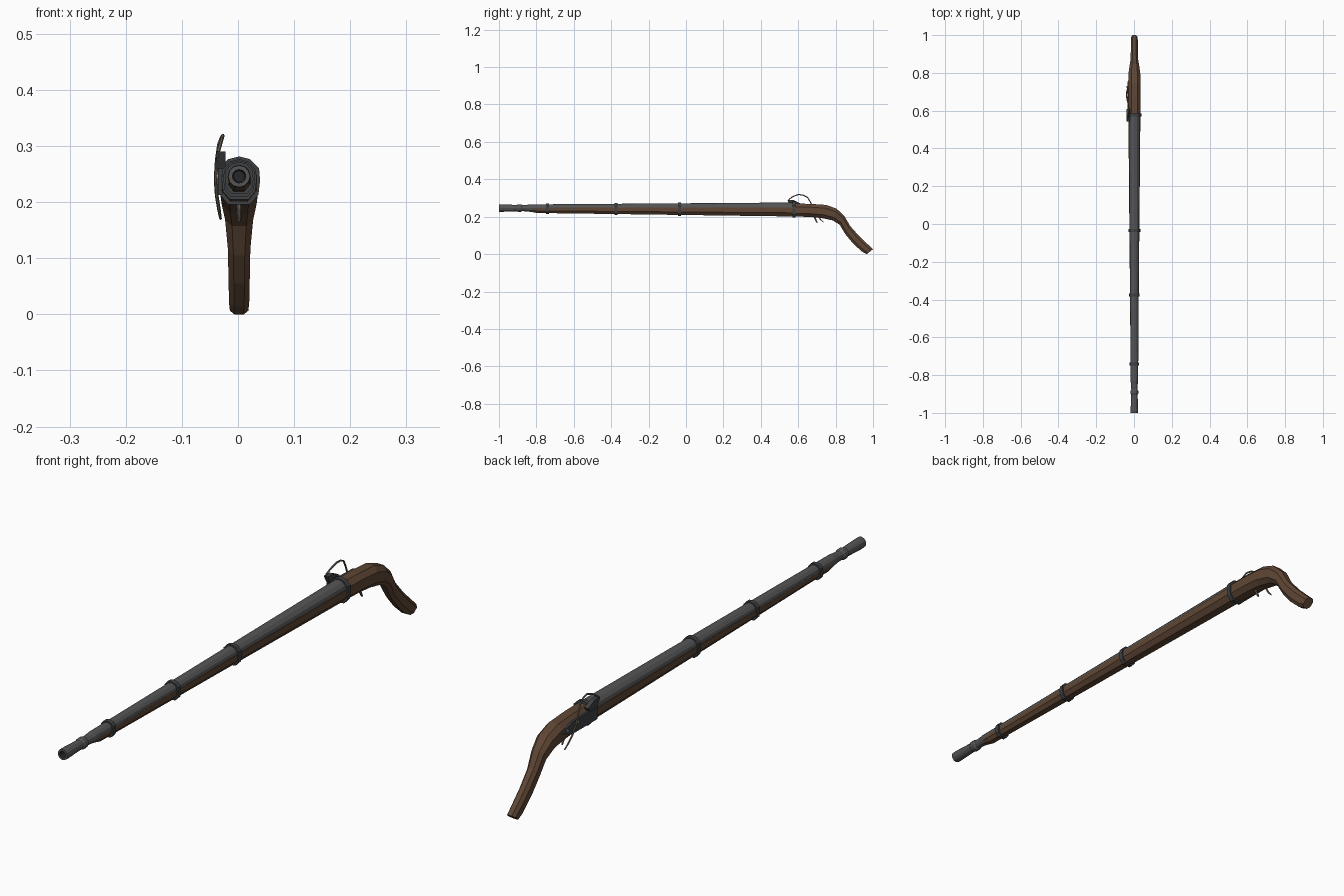
import bpy, bmesh, math
from mathutils import Vector

if "Cube" in bpy.data.objects:
    bpy.data.objects.remove(bpy.data.objects["Cube"])

CX, BZ = 0.002, 0.246      # barrel axis


def material(name, rgb):
    m = bpy.data.materials.new(name)
    m.diffuse_color = (*rgb, 1)
    m.use_nodes = True
    m.node_tree.nodes["Principled BSDF"].inputs["Base Color"].default_value = m.diffuse_color
    return m


WOOD = material("brown wood", (0.115, 0.062, 0.035))
STEEL = material("barrel grey", (0.09, 0.09, 0.092))
DARK = material("dark iron", (0.05, 0.053, 0.056))
BORE = material("bore black", (0.02, 0.02, 0.02))
MATCH = material("worn metal", (0.17, 0.14, 0.10))
SCREW = material("screw silver", (0.35, 0.35, 0.36))


def loft(name, rings, mat, caps=True, closed=False):
    """Skin a series of equal-length point rings."""
    bm = bmesh.new()
    vs = [[bm.verts.new(p) for p in r] for r in rings]
    n = len(vs[0])
    pairs = list(zip(vs, vs[1:])) + ([(vs[-1], vs[0])] if closed else [])
    for a, b in pairs:
        for i in range(n):
            j = (i + 1) % n
            bm.faces.new((a[i], a[j], b[j], b[i]))
    if caps and not closed:
        bm.faces.new(vs[0])
        bm.faces.new(vs[-1])
    bmesh.ops.recalc_face_normals(bm, faces=bm.faces)
    me = bpy.data.meshes.new(name)
    bm.to_mesh(me)
    bm.free()
    me.materials.append(mat)
    ob = bpy.data.objects.new(name, me)
    bpy.context.collection.objects.link(ob)
    return ob


def circle(y, r, n=12):
    return [(CX + r * math.sin(2 * math.pi * i / n), y, BZ + r * math.cos(2 * math.pi * i / n))
            for i in range(n)]


def tube(name, pts, r, mat, n=6):
    """Thin bent rod through points, tapering towards both ends."""
    pts = [Vector(p) for p in pts]
    rings = []
    for i, p in enumerate(pts):
        t = (pts[min(i + 1, len(pts) - 1)] - pts[max(i - 1, 0)]).normalized()
        u = Vector((1, 0, 0))
        u = (u - t * u.dot(t)).normalized()
        v = t.cross(u)
        k = r * (0.7 if i in (0, len(pts) - 1) else 1)
        rings.append([p + k * (u * math.cos(a) + v * math.sin(a))
                      for a in (2 * math.pi * j / n for j in range(n))])
    return loft(name, rings, mat)


def plate(name, outline, x0, x1, mat):
    return loft(name, [[(x, y, z) for y, z in outline] for x in (x0, x1)], mat)


# Barrel with flared muzzle, bead ring and bore
def barrel_r(y):
    return 0.0185 + (y + 1) / 1.585 * 0.0115


profile = [(-0.94, 0.010), (-1.0, 0.012), (-1.0, 0.0195), (-0.985, 0.0200), (-0.905, 0.0170),
           (-0.897, 0.0205), (-0.883, 0.0205), (-0.875, 0.0165), (-0.85, 0.0175),
           (-0.835, 0.0197), (0.585, 0.030)]
barrel = loft("barrel", [circle(y, r) for y, r in profile], STEEL)
barrel.data.materials.append(BORE)
for f in barrel.data.polygons:
    c = f.center
    if c.y < -0.93 and math.hypot(c.x - CX, c.z - BZ) < 0.0118:
        f.material_index = 1


# Forestock under the barrel
def fore_w(y):
    return 0.019 + (y + 0.84) / 1.43 * 0.013


def fore_bottom(y):
    return 0.220 - (y + 0.8) / 1.39 * 0.019


def fore_ring(y, w, b):
    top = BZ + 0.002
    mid = b + (top - b) * 0.42
    return [(CX + s * k * w, y, z) for s, k, z in
            ((-1, 1, top), (-1, 1, mid), (-1, 0.5, b), (1, 0.5, b), (1, 1, mid), (1, 1, top))]


loft("forestock", [fore_ring(-0.84, 0.015, 0.229), fore_ring(-0.80, fore_w(-0.8), 0.220),
                   fore_ring(0.60, fore_w(0.6), fore_bottom(0.6))], WOOD)

# Curved butt: upper point, lower point, half width
sections = [((0.575, 0.270), (0.575, 0.201), 0.032), ((0.66, 0.269), (0.66, 0.199), 0.033),
            ((0.75, 0.263), (0.725, 0.193), 0.033), ((0.805, 0.243), (0.785, 0.180), 0.031),
            ((0.847, 0.203), (0.822, 0.157), 0.025), ((0.878, 0.150), (0.853, 0.105), 0.020),
            ((0.925, 0.097), (0.895, 0.055), 0.019), ((0.985, 0.040), (0.94, 0.014), 0.018),
            ((1.0, 0.026), (0.966, 0.0), 0.0165)]
octagon = [(0.5, 1), (1, 0.5), (1, -0.5), (0.5, -1), (-0.5, -1), (-1, -0.5), (-1, 0.5), (-0.5, 1)]
rings = []
for t, b, w in sections:
    t, b = Vector((CX, *t)), Vector((CX, *b))
    rings.append([(t + b) / 2 + (t - b) / 2 * k + Vector((w * a, 0, 0)) for a, k in octagon])
loft("butt_stock", rings, WOOD)


# Iron bands wrapping barrel and stock
def band_ring(y, g):
    r = barrel_r(y) + g
    w, b = max(fore_w(y) + g, r), fore_bottom(y) - g
    half = [(0, BZ + r), (0.55 * r, BZ + 0.86 * r), (0.95 * w, BZ + 0.4 * r), (w, BZ - 0.2 * r),
            (0.92 * w, b + 0.35 * (BZ - b)), (0.52 * w, b)]
    full = half + [(-x, z) for x, z in half[:0:-1]]
    return [(CX + x, y, z) for x, z in full]


for i, (y, g) in enumerate(((-0.74, 0.005), (-0.375, 0.005), (-0.035, 0.005), (0.578, 0.0055))):
    h = 0.008
    rr = []
    for yy, gg in ((y - h, -0.001), (y - h, g), (y + h, g), (y + h, -0.001)):
        rr.append([(p[0], yy, p[2]) for p in band_ring(y, gg)])
    loft("band_%d" % (i + 1), rr, DARK, closed=True)

# Lock plate, screws and priming pan on the left side
plate("lock_plate", [(0.555, 0.260), (0.70, 0.256), (0.755, 0.235), (0.70, 0.213), (0.555, 0.213)],
      -0.0355, -0.028, DARK)
for i, (y, z) in enumerate(((0.665, 0.245), (0.725, 0.236))):
    plate("lock_screw_%d" % (i + 1), [(y + 0.006 * math.cos(a), z + 0.006 * math.sin(a))
          for a in (math.pi / 4 * k for k in range(8))], -0.0385, -0.034, SCREW)
plate("priming_pan", [(0.543, 0.290), (0.575, 0.289), (0.61, 0.272), (0.60, 0.258), (0.56, 0.258),
                      (0.55, 0.275)], -0.0385, -0.022, DARK)

# S-shaped match holder and its lever
tube("serpentine", [(-0.031, 0.735, 0.170), (-0.034, 0.718, 0.187), (-0.038, 0.700, 0.212),
                    (-0.040, 0.682, 0.240), (-0.038, 0.667, 0.275), (-0.034, 0.650, 0.303),
                    (-0.029, 0.625, 0.316), (-0.027, 0.600, 0.3185), (-0.030, 0.572, 0.308),
                    (-0.034, 0.552, 0.294), (-0.037, 0.546, 0.280)], 0.0032, MATCH)

# Trigger below the stock
tube("trigger", [(CX, 0.685, 0.205), (CX, 0.690, 0.190), (CX, 0.702, 0.167)], 0.005, MATCH)
